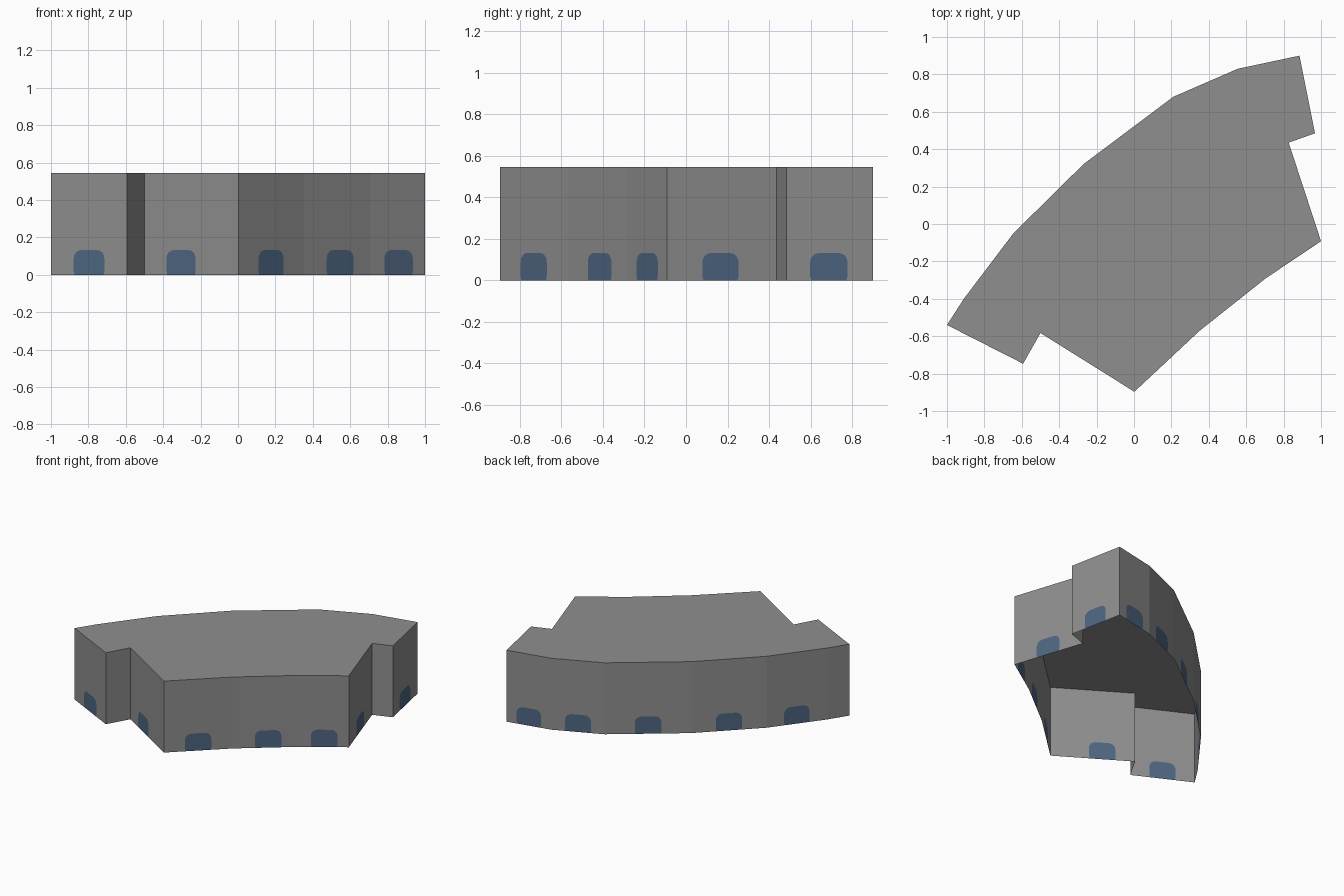
import bpy, bmesh, math
from mathutils import Vector

if "Cube" in bpy.data.objects:
    bpy.data.objects.remove(bpy.data.objects["Cube"])

HEIGHT = 0.545
OPEN_W, OPEN_H, OPEN_R = 0.184, 0.132, 0.045

# Floor plan, counter-clockwise: (x, y, opening position along the wall to the next corner, 0 = none)
PLAN = [
    (-1.0, -0.54, 0.5), (-0.593, -0.747, 0), (-0.5, -0.583, 0.39),
    (0.002, -0.897, 0.5), (0.352, -0.57, 0.55), (0.705, -0.29, 0.52),
    (1.0, -0.092, 0.49), (0.827, 0.435, 0), (0.968, 0.485, 0.49),
    (0.885, 0.90, 0.5), (0.555, 0.83, 0.5), (0.21, 0.68, 0.5),
    (-0.27, 0.32, 0.5), (-0.645, -0.05, 0.5), (-0.91, -0.40, 0),
]


def material(name, colour):
    mat = bpy.data.materials.new(name)
    mat.diffuse_color = (*colour, 1)
    mat.use_nodes = True
    mat.node_tree.nodes["Principled BSDF"].inputs["Base Color"].default_value = mat.diffuse_color
    return mat


def opening_outline():
    """Arched opening as (offset along wall, height), left foot to right foot."""
    half = OPEN_W / 2
    left = [(-half + 0.006, 0), (-half, 0.02)]
    for i in range(5):
        a = math.pi - i * math.pi / 8
        left.append((-half + OPEN_R + OPEN_R * math.cos(a),
                     OPEN_H - OPEN_R + OPEN_R * math.sin(a)))
    return left + [(-u, z) for u, z in reversed(left)]


bm = bmesh.new()
corners = [Vector((x, y, 0)) for x, y, _ in PLAN]
up = Vector((0, 0, HEIGHT))
low = [bm.verts.new(c) for c in corners]
high = [bm.verts.new(c + up) for c in corners]

# Thin single-sheet walls facing inward, each arched opening cut flush into its wall
for i, (_, _, t) in enumerate(PLAN):
    j = (i + 1) % len(PLAN)
    a, b = corners[i], corners[j]
    arch = []
    if t:
        along = (b - a).normalized()
        mid = a.lerp(b, t)
        arch = [bm.verts.new(mid + along * u + Vector((0, 0, z)))
                for u, z in opening_outline()]
        bm.faces.new(arch).material_index = 1
    wall = [low[i]] + arch + [low[j], high[j], high[i]]
    bm.faces.new(wall[::-1])

# Flat roof; the underside is open
bm.faces.new(high)

mesh = bpy.data.meshes.new("curved_building")
bm.to_mesh(mesh)
bm.free()
mesh.materials.append(material("wall grey", (0.272, 0.272, 0.272)))
mesh.materials.append(material("opening blue", (0.076, 0.132, 0.22)))
building = bpy.data.objects.new("curved_building", mesh)
bpy.context.collection.objects.link(building)
